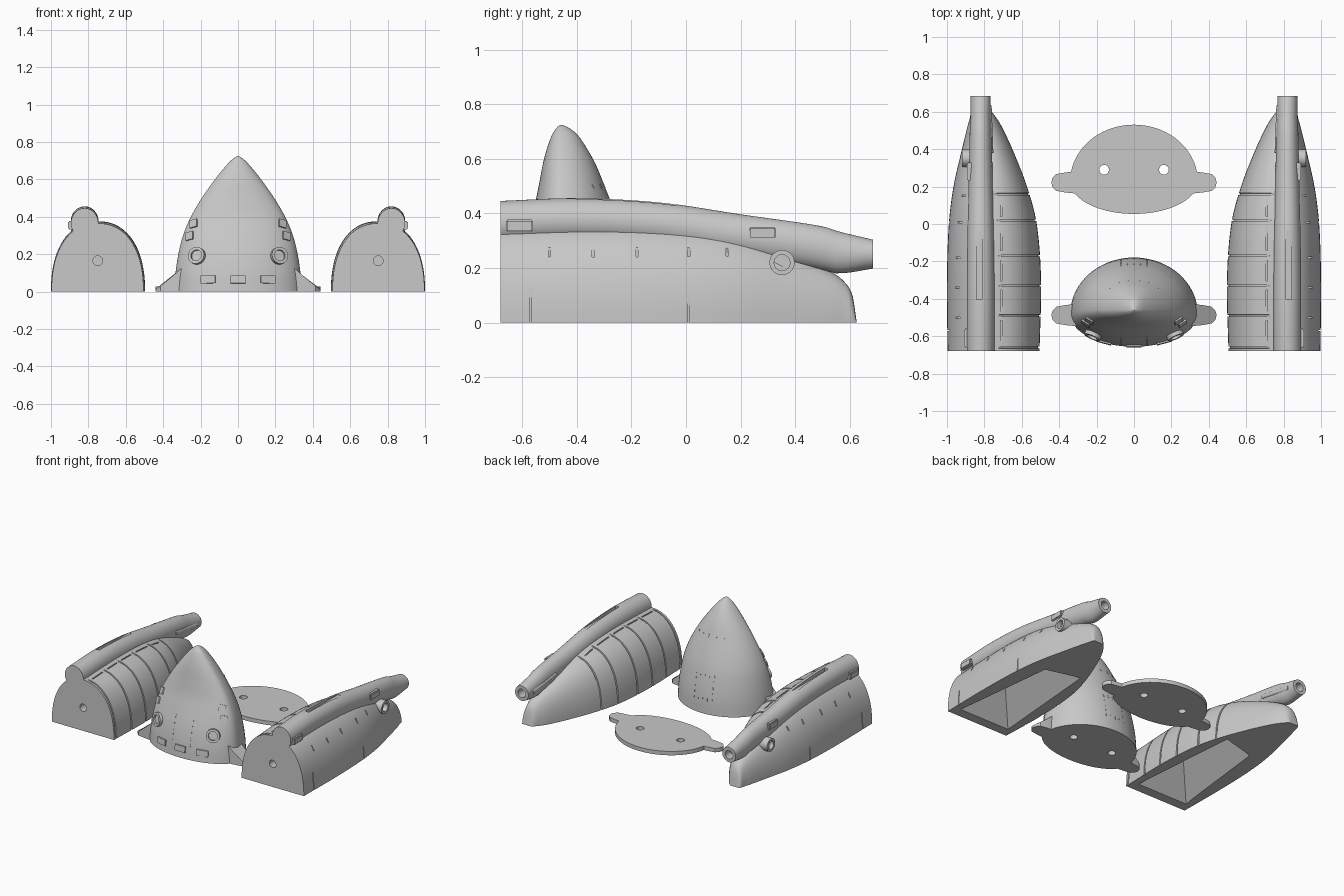
import bpy, bmesh, math
from mathutils import Matrix, Vector

cube = bpy.data.objects.get("Cube")
if cube:
    bpy.data.objects.remove(cube, do_unlink=True)

grey = bpy.data.materials.new("plain grey")
grey.use_nodes = True
grey.diffuse_color = (0.58, 0.58, 0.58, 1)
grey.node_tree.nodes["Principled BSDF"].inputs["Base Color"].default_value = grey.diffuse_color


def spline(rows, t):
    """Smooth interpolation of rows (t, a, b, ...)."""
    n = len(rows)
    i = max(k for k in range(n - 1) if rows[k][0] <= t or k == 0)
    p, q = rows[i], rows[i + 1]
    o, r = rows[max(i - 1, 0)], rows[min(i + 2, n - 1)]
    h = q[0] - p[0]
    u = (t - p[0]) / h
    out = []
    for k in range(1, len(p)):
        m0 = (q[k] - o[k]) / (q[0] - o[0]) * h
        m1 = (r[k] - p[k]) / (r[0] - p[0]) * h
        out.append((2*u**3 - 3*u*u + 1) * p[k] + (u**3 - 2*u*u + u) * m0
                   + (3*u*u - 2*u**3) * q[k] + (u**3 - u*u) * m1)
    return out


def finish(name, bm, mirror=False):
    bmesh.ops.recalc_face_normals(bm, faces=bm.faces)
    me = bpy.data.meshes.new(name)
    bm.to_mesh(me)
    bm.free()
    me.materials.append(grey)
    ob = bpy.data.objects.new(name, me)
    bpy.context.collection.objects.link(ob)
    if mirror:
        ob.modifiers.new("Mirror", 'MIRROR').use_mirror_merge = False
    return ob


def select(ob):
    bpy.ops.object.select_all(action='DESELECT')
    ob.select_set(True)
    bpy.context.view_layer.objects.active = ob


def smooth(ob):
    select(ob)
    bpy.ops.object.shade_smooth_by_angle(angle=math.radians(32))


def loft(rings):
    bm = bmesh.new()
    vs = [[bm.verts.new(p) for p in ring] for ring in rings]
    n = len(vs[0])
    for a, b in zip(vs, vs[1:]):
        for i in range(n):
            j = (i + 1) % n
            bm.faces.new((a[i], a[j], b[j], b[i]))
    bm.faces.new(vs[0])
    bm.faces.new(vs[-1])
    return bm


def add_box(bm, at, size, rot=Matrix()):
    bmesh.ops.create_cube(bm, size=1, matrix=Matrix.Translation(at) @ rot @ Matrix.Diagonal((*size, 1)))


def add_cyl(bm, at, r, depth, rot=Matrix(), r2=None):
    bmesh.ops.create_cone(bm, cap_ends=True, segments=32, radius1=r, radius2=r2 or r, depth=depth,
                          matrix=Matrix.Translation(at) @ rot)


def add_ring(bm, at, r, hole, depth, rot):
    prof = [(hole, -depth), (r, -depth), (r, depth), (hole, depth)]
    m = Matrix.Translation(at) @ rot
    vs = [[bm.verts.new(m @ Vector((p * math.cos(a), p * math.sin(a), z))) for p, z in prof]
          for a in (math.tau * k / 32 for k in range(32))]
    for k in range(32):
        a, b = vs[k], vs[(k + 1) % 32]
        for i in range(4):
            bm.faces.new((a[i], a[(i + 1) % 4], b[(i + 1) % 4], b[i]))


def cut(ob, bm):
    tool = finish("cutter", bm)
    tool.hide_render = True
    mod = ob.modifiers.new("Cut", 'BOOLEAN')
    mod.operation, mod.solver, mod.object = 'DIFFERENCE', 'EXACT', tool
    select(ob)
    bpy.ops.object.modifier_move_to_index(modifier="Cut", index=0)
    bpy.ops.object.modifier_apply(modifier="Cut")
    bpy.data.objects.remove(tool, do_unlink=True)


along_x = Matrix.Rotation(math.pi / 2, 4, 'Y')
along_y = Matrix.Rotation(math.pi / 2, 4, 'X')

# Side hulls: (y, inner x, outer x, height)
HULL = [(-.68, .505, .997, .365), (-.3, .497, 1, .376), (0, .52, .99, .362), (.2, .572, .965, .325),
        (.4, .65, .92, .25), (.53, .712, .888, .187), (.58, .745, .873, .15), (.61, .77, .866, .1),
        (.625, .788, .859, .006)]
SEAMS = (-.66, -.49, -.33, -.17, .02, .16)
BULGE = 2.25


def hull_section(y, groove=False):
    x0, x1, h = spline(HULL, y)
    c, w = (x0 + x1) / 2, (x1 - x0) / 2
    ring = []
    for k in range(41):
        a = math.pi * k / 40
        s = .965 if groove and math.cos(a) < -.1 else 1
        cx = math.copysign(abs(math.cos(a)) ** (2 / BULGE), math.cos(a))
        ring.append((c + s * w * cx, y, s * h * abs(math.sin(a)) ** (2 / BULGE) if 0 < k < 40 else 0))
    return ring


def hull_z(x, y):
    x0, x1, h = spline(HULL, y)
    t = min(1, abs(2 * x - x0 - x1) / (x1 - x0))
    return h * (1 - t ** BULGE) ** (1 / BULGE)


def hull_x(y, z):
    x0, x1, h = spline(HULL, y)
    return (x0 + x1) / 2 + (x1 - x0) / 2 * (1 - (z / h) ** BULGE) ** (1 / BULGE)


rows = [(-.68 + 1.305 * math.sin(math.pi / 2 * k / 44), False) for k in range(45)]
rows = [r for r in rows if all(abs(r[0] - s) > .008 for s in SEAMS)]
for s in SEAMS:
    rows += [(s - .005, False), (s - .004, True), (s + .004, True), (s + .005, False)]
hull = finish("side_hull", loft([hull_section(y, g) for y, g in sorted(rows)]), True)

# Hollow underside, rising like a hipped roof
cut(hull, loft([[(.52, -.64, -.04), (.98, -.64, -.04), (.89, .15, -.04), (.59, .23, -.04)],
                [(.747, -.41, .26), (.753, -.41, .26), (.743, .07, .17), (.737, .07, .17)]]))
# Bolt hole and engraved panel lines
tool = bmesh.new()
add_cyl(tool, (.75, -.68, .165), .026, .2, along_y)
for y in (-.5, -.34, -.18, .01, .15):
    add_box(tool, (hull_x(y, .26), y, .26), (.02, .008, .06))
for y, top in ((-.57, .16), (.01, .09)):
    add_box(tool, (hull_x(y, top / 2), y, top / 2), (.014, .006, top))
for a, b in zip(SEAMS, SEAMS[1:]):
    m = (a + b) / 2
    add_box(tool, (.71, m, hull_z(.71, m)), (.008, (b - a) * .7, .02))
cut(hull, tool)
smooth(hull)

# Long pipe on each hull: (y, half width, half height, centre z)
PIPE = [(-.68, .073, .08, .366), (-.4, .074, .08, .376), (-.1, .071, .08, .361), (.2, .065, .08, .317),
        (.5, .058, .08, .273), (.56, .056, .077, .257), (.685, .053, .053, .251)]


def pipe_section(y):
    rx, rz, z = spline(PIPE, y)
    return [(.82 + rx * math.cos(math.tau * k / 40), y, z + rz * math.sin(math.tau * k / 40)) for k in range(40)]


pipe = finish("hull_pipe", loft([pipe_section(-.68 + 1.365 * k / 40) for k in range(41)]), True)
tool = bmesh.new()
add_cyl(tool, (.82, .685, .251), .03, .16, along_y)
add_box(tool, (.828, -.22, .45), (.028, .37, .04))
cut(pipe, tool)
smooth(pipe)

# Outer fittings on each hull
bm = bmesh.new()
add_box(bm, (.88, -.61, .355), (.06, .1, .046))
add_box(bm, (.865, .28, .328), (.055, .1, .046))
bmesh.ops.bevel(bm, geom=bm.edges[:], offset=.006, segments=2, affect='EDGES')
smooth(finish("side_block", bm, True))
bm = bmesh.new()
add_ring(bm, (.885, .352, .22), .046, .029, .035, along_x)
add_cyl(bm, (.862, .352, .22), .03, .05, along_x)
smooth(finish("side_thruster", bm, True))
bm = bmesh.new()
a, b = Vector((.783, .63, .25)), Vector((.768, .38, .29))
add_cyl(bm, (a + b) / 2, .022, (b - a).length, (b - a).to_track_quat('Z', 'Y').to_matrix().to_4x4(), .016)
smooth(finish("pipe_strut", bm, True))

# Central capsule: (z, half width, front depth, back depth, centre y)
BODY = [(0, .341, .175, .302, -.481), (.1, .334, .166, .295, -.48), (.2, .319, .15, .275, -.476),
        (.3, .294, .125, .245, -.47), (.4, .252, .098, .205, -.464), (.5, .194, .08, .162, -.46),
        (.58, .138, .066, .128, -.459), (.64, .092, .05, .095, -.459), (.69, .049, .031, .06, -.459),
        (.715, .021, .014, .028, -.459), (.725, .004, .003, .004, -.459)]


def body_section(z):
    w, f, b, c = spline(BODY, z)
    angles = [math.tau * k / 72 for k in range(72)]
    return [(w * math.cos(a), c + (b if math.sin(a) > 0 else f) * math.sin(a), z) for a in angles]


def on_body(x, z, back=False):
    """Surface point and rotation whose local z points outward."""
    def point(x, z):
        w, f, b, c = spline(BODY, z)
        return Vector((x, c + (b if back else -f) * math.sqrt(max(0, 1 - (x / w) ** 2)), z))
    p, e = point(x, z), .004
    up = (point(x, z + e) - p).normalized()
    side = (point(x + e, z) - point(x - e, z)).normalized()
    n = side.cross(up).normalized() * (-1 if back else 1)
    side = up.cross(n)
    return p, Matrix((side, up, n)).transposed().to_4x4()


def bolt_holes(y):
    bm = bmesh.new()
    for x in (-.16, .16):
        add_cyl(bm, (x, y, 0), .026, .2)
    return bm


body = finish("capsule_body", loft([body_section(.725 * math.sin(math.pi / 2 * k / 52)) for k in range(53)]))
cut(body, bolt_holes(-.415))
smooth(body)


# Side tabs, flared up against the capsule or flat on the base plate
def tab(name, y, height):
    plan = [(.295, -.06), (.345, -.056), (.375, -.052), (.415, -.045), (.435, -.025), (.442, 0)]
    plan += [(x, -v) for x, v in reversed(plan[:-1])]
    smooth(finish(name, loft([[(x, y + v, 0) for x, v in plan], [(x, y + v, height(x)) for x, v in plan]]), True))


tab("capsule_fin", -.487, lambda x: .014 + .118 * ((.442 - x) / .147) ** 1.15)
tab("plate_tab", .222, lambda x: .028)

# Loose base plate
plate = finish("base_plate", loft([[(x, y + .71, z) for x, y, _ in body_section(0)] for z in (0, .028)]))
cut(plate, bolt_holes(.29))
smooth(plate)

# Capsule windows, thrusters and door marks
bm = bmesh.new()
windows = [(x, .065, .08, .042, .016) for x in (-.16, 0, .16)]
windows += [(s * x, z, .045, .045, .014) for s in (-1, 1) for x, z in ((.237, .363), (.258, .297))]
for x, z, w, h, d in windows:
    p, r = on_body(x, z)
    add_box(bm, p, (w, h, d), r)
finish("capsule_windows", bm)

bm = bmesh.new()
for x in (-.217, .217):
    p, r = on_body(x, .19)
    add_ring(bm, p, .046, .03, .02, r)
    add_cyl(bm, p, .031, .012, r)
smooth(finish("capsule_thrusters", bm))

bm = bmesh.new()
marks = [(s * .07, .1 + .04 * k, b) for s in (-1, 1) for k in range(5) for b in (False, True)]
marks += [(x, z, True) for x in (-.035, 0, .035) for z in (.1, .26)]
marks += [(x, .5, True) for x in (-.13, -.08, -.03, .03, .08, .13)]
for x, z, back in marks:
    p, r = on_body(x, z, back)
    add_box(bm, p, (.006, .018, .004), r)
finish("door_marks", bm)
